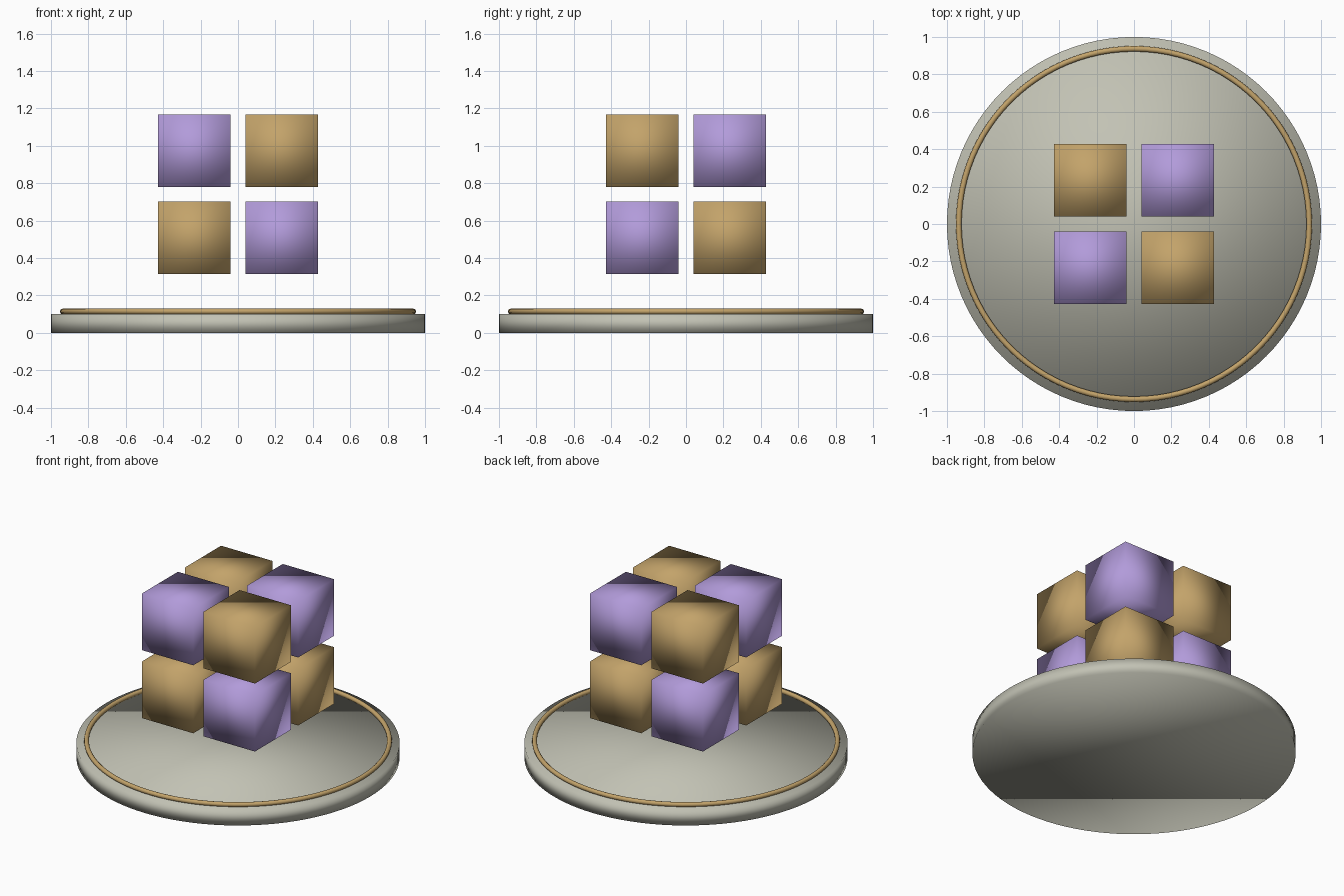
import bpy

if "Cube" in bpy.data.objects:
    bpy.data.objects.remove(bpy.data.objects["Cube"])


def material(name, rgb):
    lin = [(c / 255 / 12.92) if c / 255 <= 0.04045 else ((c / 255 + 0.055) / 1.055) ** 2.4 for c in rgb]
    m = bpy.data.materials.new(name)
    m.diffuse_color = (*lin, 1)
    m.use_nodes = True
    m.node_tree.nodes["Principled BSDF"].inputs["Base Color"].default_value = m.diffuse_color
    return m


stone = material("pale stone", (194, 194, 180))
gold = material("antique gold", (195, 163, 106))
purple = material("lilac", (178, 155, 218))


def finish(name, mat):
    ob = bpy.context.object
    ob.name = name
    ob.data.materials.append(mat)
    bpy.ops.object.shade_smooth()  # original is smooth across all edges
    return ob


# round base plate
bpy.ops.mesh.primitive_cylinder_add(vertices=96, radius=1, depth=0.1, location=(0, 0, 0.05))
finish("base_plate", stone)

# thin ring resting on the plate
bpy.ops.mesh.primitive_torus_add(major_segments=96, minor_segments=12, major_radius=0.937,
                                 minor_radius=0.015, location=(0, 0, 0.114))
finish("base_ring", gold)

# floating 2 x 2 x 2 block of cubes in alternating colours
for sx in (-1, 1):
    for sy in (-1, 1):
        for sz in (-1, 1):
            bpy.ops.mesh.primitive_cube_add(size=0.387, location=(0.233 * sx, 0.233 * sy, 0.741 + 0.232 * sz))
            side = ("left" if sx < 0 else "right") + ("_front" if sy < 0 else "_back")
            level = "upper" if sz > 0 else "lower"
            finish(f"cube_{level}_{side}", purple if sx * sy * sz > 0 else gold)
